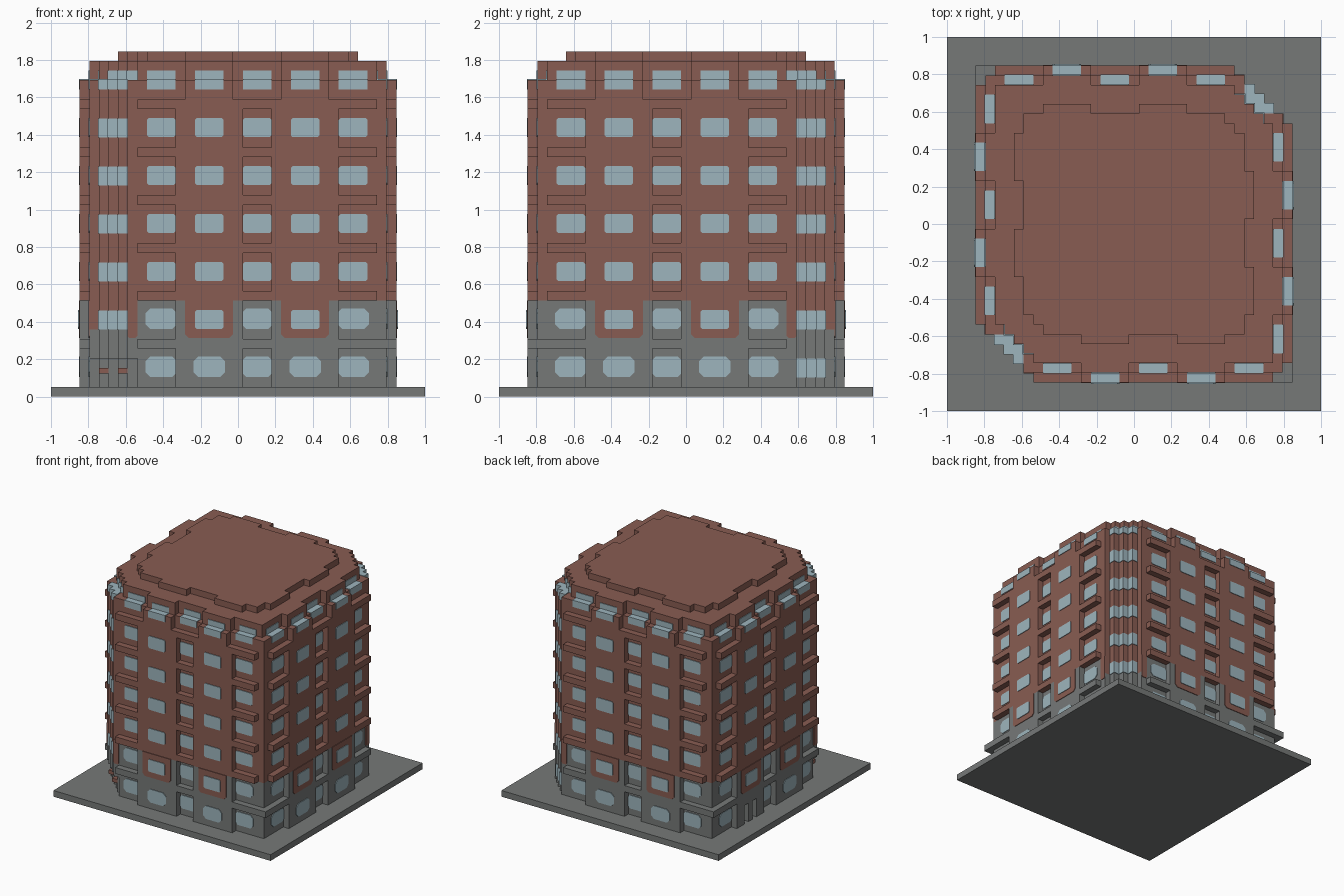
import bpy, bmesh

if "Cube" in bpy.data.objects:
    bpy.data.objects.remove(bpy.data.objects["Cube"])

N = 39            # plot width in modules
U = 2 / N         # module size
E = 0.1           # plate thickness in modules


def material(name, rgb):
    m = bpy.data.materials.new(name)
    m.use_nodes = True
    m.diffuse_color = (*rgb, 1)
    m.node_tree.nodes["Principled BSDF"].inputs["Base Color"].default_value = (*rgb, 1)
    return m


BRICK = material("brick_red", (0.25, 0.108, 0.085))
STONE = material("stone_grey", (0.18, 0.19, 0.187))
GLASS = material("pale_glass", (0.34, 0.46, 0.51))

# The four sides share one layout, mirrored over the diagonals
SIDES = {
    "front": lambda x, y: (x, y),
    "right": lambda x, y: (N - y, N - x),
    "back": lambda x, y: (N - x, N - y),
    "left": lambda x, y: (y, x),
}


def prism(bm, base, shift):
    """Extrude a flat loop of module points along shift."""
    low = [bm.verts.new(p) for p in base]
    high = [bm.verts.new([a + b for a, b in zip(p, shift)]) for p in base]
    bm.faces.new(low)
    bm.faces.new(high)
    for i in range(len(low)):
        j = (i + 1) % len(low)
        bm.faces.new((low[i], low[j], high[j], high[i]))


def box(bm, side, x0, x1, y0, y1, z0, z1):
    corners = [(x0, y0), (x1, y0), (x1, y1), (x0, y1)]
    prism(bm, [(*side(*c), z0) for c in corners], (0, 0, z1 - z0))


def plate(bm, side, x0, x1, z0, z1, y, cut, cut_top=True):
    """Thin wall plate with clipped corners."""
    t = cut if cut_top else 0
    loop = [(x0 + cut, z0), (x1 - cut, z0), (x1, z0 + cut)]
    loop += [(x1, z1 - t), (x1 - t, z1), (x0 + t, z1), (x0, z1 - t)] if t else [(x1, z1), (x0, z1)]
    loop += [(x0, z0 + cut)]
    outer = [(*side(x, y - E), z) for x, z in loop]
    a, b = side(0, 0), side(0, E)
    prism(bm, outer, (b[0] - a[0], b[1] - a[1], 0))


def finish(bm, name, *mats):
    bmesh.ops.recalc_face_normals(bm, faces=bm.faces)
    for v in bm.verts:
        v.co = ((v.co.x - N / 2) * U, (v.co.y - N / 2) * U, v.co.z * U)
    me = bpy.data.meshes.new(name)
    bm.to_mesh(me)
    bm.free()
    for m in mats:
        me.materials.append(m)
    ob = bpy.data.objects.new(name, me)
    bpy.context.scene.collection.objects.link(ob)
    return ob


def half_outline(r, s, bays, far_bays):
    """Stepped corner, one face, square corner, next face."""
    pts = []
    for i in range(r, s - r + 1):
        pts += [(i, s - i), (i + 1, s - i)]
    pts.pop()

    def face(spans):
        return [p for a, b in spans for p in ((a, r), (a, r - 1), (b, r - 1), (b, r))]

    pts += face(bays) + [(N - r, r)]
    return pts + [SIDES["right"](*p) for p in reversed(face(far_bays))]


def storey(name, z0, z1, r, s, bays, mats, entry=None):
    bm = bmesh.new()
    pts = half_outline(r, s + 1 if entry else s, bays, bays)
    pts += [SIDES["back"](*p) for p in half_outline(r, s, bays, entry or bays)]
    prism(bm, [(*p, z0) for p in pts], (0, 0, z1 - z0))
    return finish(bm, name, *mats)


# Ground slab
bm = bmesh.new()
box(bm, SIDES["front"], 0, N, 0, N, 0, 1)
finish(bm, "ground_slab", STONE)

# Walls and stepped roof
WIDE = [(13, 20), (23, 30)]
SLIM = [(14, 19), (24, 29)]
DOORWAY = [(13, 20), (23, 25), (26, 27), (28, 30)]
storey("entrance_walls", 1, 4, 4, 12, WIDE, [STONE], DOORWAY)
storey("ground_walls", 4, 7, 4, 12, WIDE, [STONE])
first = storey("first_floor_walls", 7, 10, 4, 12, WIDE, [STONE, BRICK])
storey("upper_walls", 10, 31, 4, 12, WIDE, [BRICK])
storey("attic_walls", 31, 33, 4, 12, SLIM, [BRICK])
storey("roof_step", 33, 35, 5, 14, SLIM, [BRICK])
storey("roof_crown", 35, 36, 8, 18, SLIM, [BRICK])

# Brick on the stepped corners of the first floor
for f in first.data.polygons:
    if abs(f.normal.z) < 0.5 and abs(f.center.x + f.center.y) > (N - 13.2) * U:
        f.material_index = 1

for side_name, side in SIDES.items():
    # Ledges bridging the recessed bays
    for z in range(5, 31, 5):
        bm = bmesh.new()
        for a, b in ((9, 13), (20, 23), (30, 34)):
            box(bm, side, a, b, 3, 4, z, z + 1)
        finish(bm, f"{side_name}_ledge_{z // 5}", STONE if z < 10 else BRICK)

    # Brick surrounds dropping into the stone floor
    bm = bmesh.new()
    for a, b, y, cut in ((8, 9, 4, 0.2), (14, 19, 3, 0.4), (24, 29, 3, 0.4)):
        plate(bm, side, a, b, 6.1, 10, y, cut, False)
    finish(bm, f"{side_name}_brick_surrounds", BRICK)

    # Windows
    bm = bmesh.new()
    for bay in range(5):
        x = 10 + 5 * bay
        flush = bay % 2
        y = 3 if flush else 4
        for floor in range(6):
            if side_name == "left" and bay == 3 and floor == 0:
                continue
            z = 5 * floor + 2
            big = floor == 0 or (floor == 1 and not flush)
            w = 0.15 if big else 0
            skin = y - E if (floor == 1 and flush) else y
            plate(bm, side, x - w, x + 3 + w, z + 0.05, z + 2.05 + w, skin, 0.5 if big else 0.2)
        # Attic windows fold over the roof step
        box(bm, side, x, x + 3, y - E, y + 1, 32, 33 + E)
        box(bm, side, x, x + 3, y + 1 - E, y + 2, 33, 34)
    finish(bm, f"{side_name}_windows", GLASS)

# Glass on the stepped corners
for side_name in ("front", "back"):
    side = SIDES[side_name]
    bm = bmesh.new()
    for i in (5, 6, 7):
        j = 12 - i
        for floor in range(1 if side_name == "front" else 0, 7):
            z = 5 * floor + 2
            top = z + 2 if floor < 6 else 33 + E
            box(bm, side, i - E, i + 1, j - E, j + 1, z, top)
        box(bm, side, i + 1 - E, i + 2, j + 1 - E, j + 2, 33, 34)
    for i in (6, 7):
        box(bm, side, i, i + 1, 13 - i, 14 - i, 32.5, 33 + E)
    finish(bm, f"{side_name}_corner_windows", GLASS)

# Stone ledge wrapping the square corners
bm = bmesh.new()
for side_name in ("front", "back"):
    box(bm, SIDES[side_name], 34, 36, 3, 5, 5, 6)
finish(bm, "corner_ledges", STONE)

# Brick trim in the corner entrance
bm = bmesh.new()
for i in (5, 7):
    box(bm, SIDES["front"], i, i + 1, 12 - i, 13 - i, 2.4, 3)
finish(bm, "entrance_trim", BRICK)
